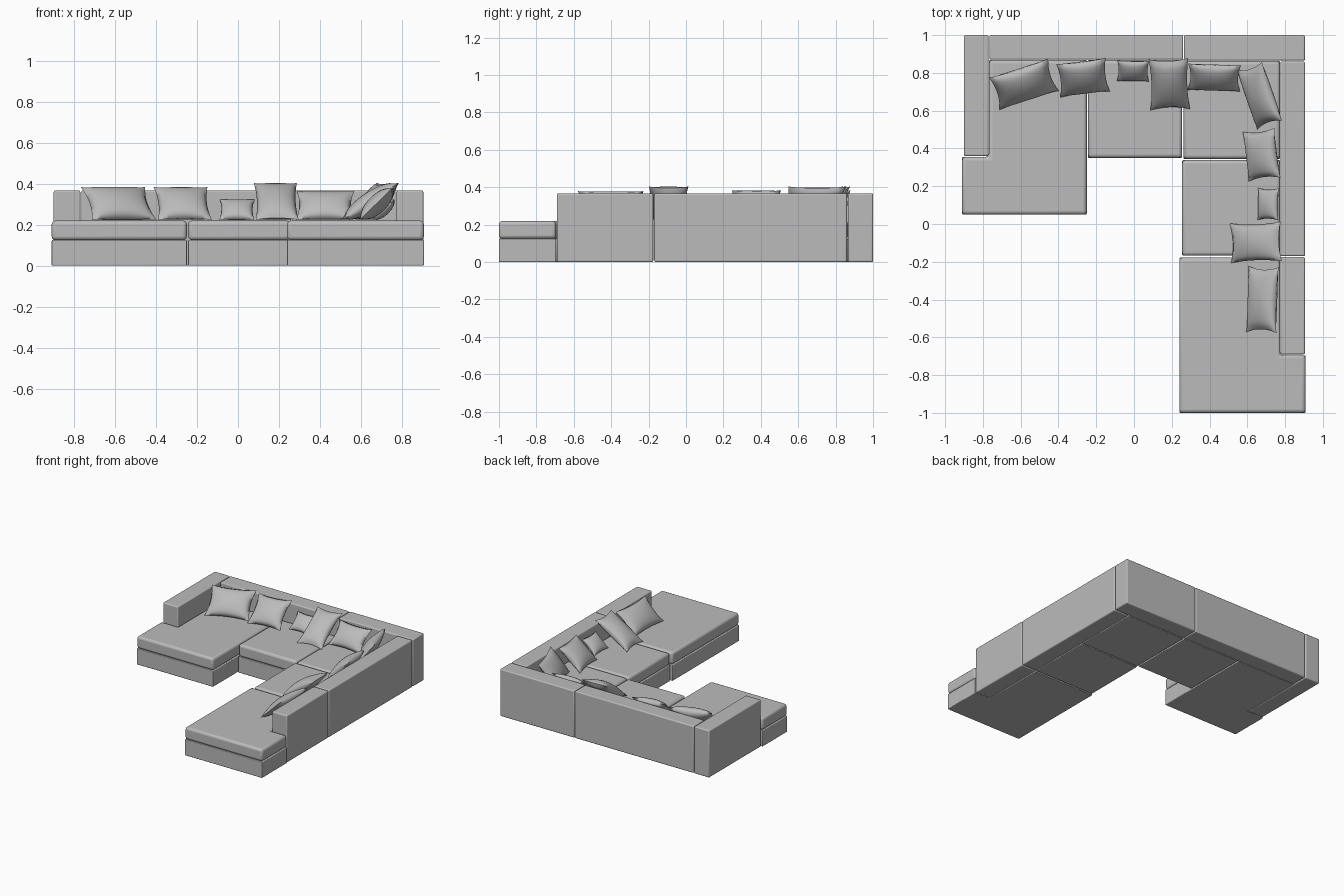
import bpy, bmesh, math
from mathutils import Matrix, Vector

cube = bpy.data.objects.get("Cube")
if cube:
    bpy.data.objects.remove(cube, do_unlink=True)

# Single upholstery colour
fabric = bpy.data.materials.new("grey_fabric")
fabric.use_nodes = True
GREY = (0.5, 0.5, 0.5, 1)
fabric.diffuse_color = GREY
fabric.node_tree.nodes["Principled BSDF"].inputs["Base Color"].default_value = GREY

SEAT_Z, BASE_Z, BACK_Z = 0.22, 0.125, 0.367


def finish(name, bm):
    bmesh.ops.recalc_face_normals(bm, faces=bm.faces)
    mesh = bpy.data.meshes.new(name)
    bm.to_mesh(mesh)
    bm.free()
    mesh.materials.append(fabric)
    obj = bpy.data.objects.new(name, mesh)
    bpy.context.collection.objects.link(obj)
    return obj


def smooth(obj, angle):
    bpy.ops.object.select_all(action='DESELECT')
    obj.select_set(True)
    bpy.context.view_layer.objects.active = obj
    bpy.ops.object.shade_smooth_by_angle(angle=math.radians(angle))


def slab(name, outline, z0, z1, radius):
    """Extrude a floor outline into a block with rounded edges."""
    bm = bmesh.new()
    face = bm.faces.new([bm.verts.new((x, y, z0)) for x, y in outline])
    new = bmesh.ops.extrude_face_region(bm, geom=[face])["geom"]
    top = [v for v in new if isinstance(v, bmesh.types.BMVert)]
    bmesh.ops.translate(bm, verts=top, vec=(0, 0, z1 - z0))
    obj = finish(name, bm)
    bevel = obj.modifiers.new("soft_edges", 'BEVEL')
    bevel.width, bevel.segments = radius, 3
    smooth(obj, 40)


def rect(x0, x1, y0, y1):
    return [(x0, y0), (x1, y0), (x1, y1), (x0, y1)]


# Arm and back blocks, standing on the floor
backs = {
    "right_arm": rect(-0.90, -0.77, 0.36, 1.0),
    "rear_back_long": rect(-0.765, 0.26, 0.87, 1.0),
    "rear_back_corner": rect(0.265, 0.905, 0.865, 1.0),
    "left_back_long": rect(0.775, 0.905, -0.17, 0.86),
    "left_back_short": rect(0.775, 0.905, -0.69, -0.175),
}
for name, outline in backs.items():
    slab(name, outline, 0, BACK_Z, 0.008)

# Seat sections; the two chaises wrap round the end of the arm and back
seats = {
    "right_chaise": [(-0.91, 0.05), (-0.25, 0.05), (-0.25, 0.868),
                     (-0.768, 0.868), (-0.768, 0.355), (-0.91, 0.355)],
    "rear_seat": rect(-0.243, 0.255, 0.35, 0.868),
    "corner_seat": rect(0.262, 0.773, 0.345, 0.863),
    "left_seat": rect(0.255, 0.773, -0.168, 0.338),
    "left_chaise": [(0.24, -1.0), (0.908, -1.0), (0.908, -0.695),
                    (0.773, -0.695), (0.773, -0.178), (0.24, -0.178)],
}
for name, outline in seats.items():
    slab(name + "_base", outline, 0, BASE_Z, 0.005)
    slab(name + "_cushion", outline, BASE_Z, SEAT_Z, 0.018)


def pillow(name, x, y, width, depth, rise, yaw, thick):
    """Puffy pillow with pointed corners, leaning back by depth and rise."""
    n = 16
    length = math.hypot(depth, rise)
    bm = bmesh.new()
    bmesh.ops.create_grid(bm, x_segments=n, y_segments=n, size=1)
    rim = [e for e in bm.edges if e.is_boundary]
    back = bmesh.ops.duplicate(bm, geom=bm.verts[:] + bm.edges[:] + bm.faces[:])
    back_verts = {g for g in back["geom"] if isinstance(g, bmesh.types.BMVert)}
    for v in bm.verts:
        u, w = v.co.x, v.co.y
        side = -1 if v in back_verts else 1
        puff = (max(0, 1 - u * u) * max(0, 1 - w * w)) ** 0.5
        # sides pull inwards between the corners
        v.co = Vector((u * width / 2 * (1 - 0.10 * (1 - w * w)),
                       w * length / 2 * (1 - 0.10 * (1 - u * u)),
                       side * thick / 2 * puff))
    bmesh.ops.remove_doubles(bm, verts=bm.verts, dist=0.0002)
    lean = Matrix.Rotation(math.atan2(rise, depth), 4, 'X')
    turn = Matrix.Rotation(math.radians(yaw), 4, 'Z')
    place = Matrix.Translation((x, y, SEAT_Z + rise / 2 + 0.004))
    bmesh.ops.transform(bm, matrix=place @ turn @ lean, verts=bm.verts)
    smooth(finish(name, bm), 80)


# Scatter pillows: x, y, width, depth, rise, yaw, thickness
rear_pillows = [
    (-0.583, 0.74, 0.33, 0.18, 0.16, 18, 0.10),
    (-0.27, 0.775, 0.265, 0.18, 0.16, 7, 0.09),
    (-0.005, 0.81, 0.17, 0.11, 0.10, -1, 0.06),
    (0.187, 0.74, 0.21, 0.27, 0.18, 2, 0.09),
    (0.425, 0.775, 0.28, 0.14, 0.14, -2, 0.08),
]
side_pillows = [
    (0.665, 0.68, 0.33, 0.14, 0.18, -71, 0.09),
    (0.675, 0.367, 0.265, 0.17, 0.16, -83, 0.09),
    (0.71, 0.105, 0.17, 0.11, 0.10, -91, 0.06),
    (0.645, -0.097, 0.21, 0.27, 0.18, -88, 0.09),
    (0.68, -0.40, 0.35, 0.16, 0.155, -92, 0.09),
]
for group, rows in (("rear", rear_pillows), ("left", side_pillows)):
    for i, row in enumerate(rows, 1):
        pillow(f"{group}_pillow_{i}", *row)
